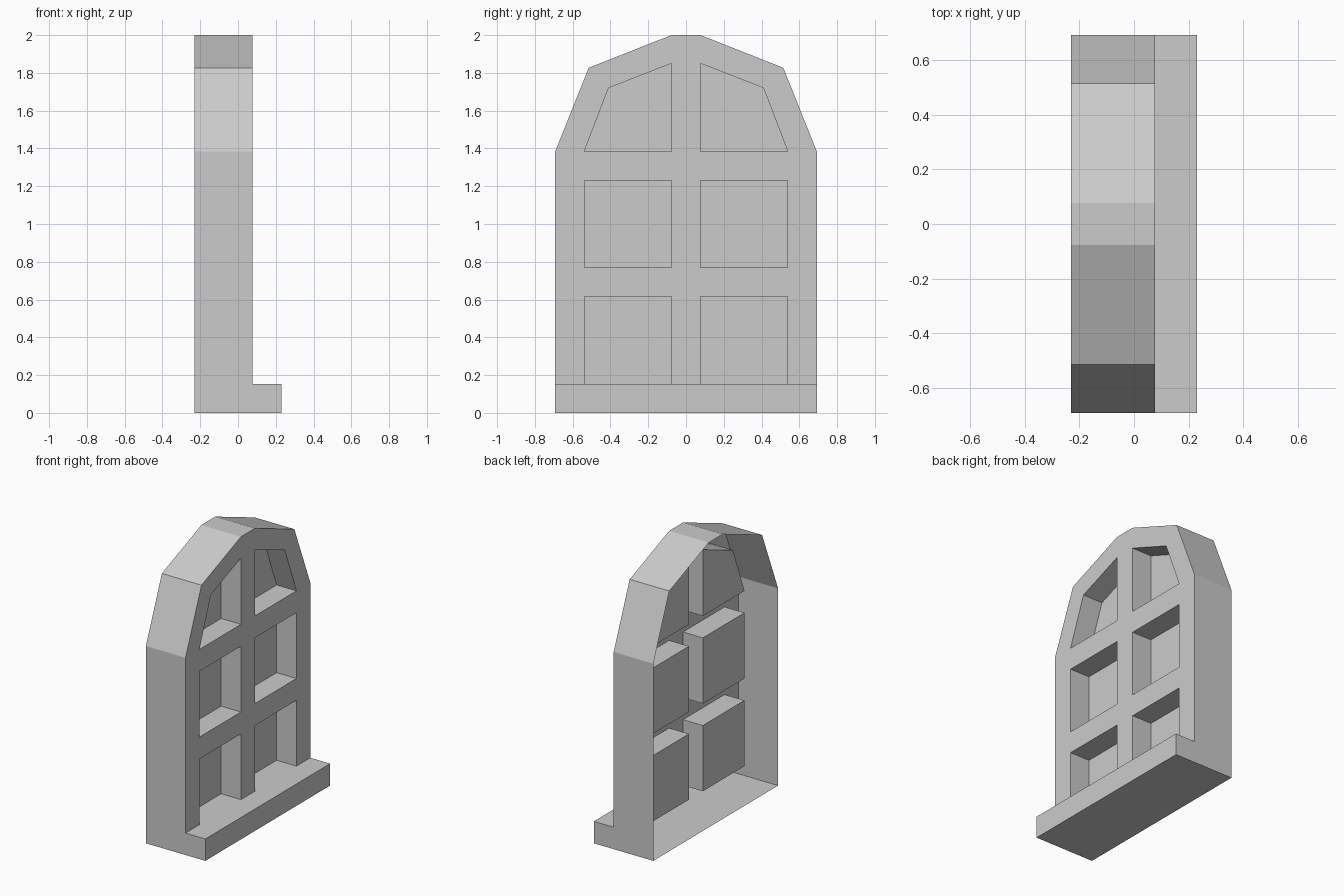
import bpy, bmesh
from mathutils import Vector

if "Cube" in bpy.data.objects:
    bpy.data.objects.remove(bpy.data.objects["Cube"])

U = 2 / 13                      # module: one frame bar width
BACK, FRONT, SILL = -1.5 * U, 0.5 * U, 1.5 * U
PANE = -0.5 * U
W, BAR, JAMB = 4.5 * U, 0.5 * U, 3.5 * U
SPRING = 9 * U                  # height where the arch starts

OUTER = [(W, 0), (W, SPRING), (0.515, 1.827), (BAR, 2.0), (0, 2.0)]
ARCH_PANE = [(BAR, SPRING), (JAMB, SPRING), (0.41, 1.72), (BAR, 1.85)]


def rect(y0, y1, z0, z1):
    return [(y0, z0), (y1, z0), (y1, z1), (y0, z1)]


def at(x, pts):
    return [(x, y, z) for y, z in pts]


def make(name, faces):
    """Half of a part from (points, facing direction) pairs, mirrored across y."""
    bm = bmesh.new()
    for pts, facing in faces:
        f = bm.faces.new([bm.verts.new(p) for p in pts])
        f.normal_update()
        if f.normal.dot(Vector(facing)) < 0:
            f.normal_flip()
    bmesh.ops.remove_doubles(bm, verts=bm.verts, dist=1e-5)
    me = bpy.data.meshes.new(name)
    bm.to_mesh(me)
    bm.free()
    ob = bpy.data.objects.new(name, me)
    bpy.context.collection.objects.link(ob)
    mod = ob.modifiers.new("mirror", 'MIRROR')
    mod.use_axis = (False, True, False)


# outer casing, open at the back
casing = []
for (y0, z0), (y1, z1) in zip(OUTER, OUTER[1:]):
    casing.append(([(BACK, y0, z0), (FRONT, y0, z0), (FRONT, y1, z1), (BACK, y1, z1)],
                   (0, z1 - z0, y0 - y1)))
casing.append(([(BACK, 0, 0), (SILL, 0, 0), (SILL, W, 0), (BACK, W, 0)], (0, 0, -1)))
make("casing", casing)

# sill: top, front and end
make("sill", [
    ([(FRONT, 0, U), (SILL, 0, U), (SILL, W, U), (FRONT, W, U)], (0, 0, 1)),
    (at(SILL, rect(0, W, 0, U)), (1, 0, 0)),
    ([(FRONT, W, 0), (SILL, W, 0), (SILL, W, U), (FRONT, W, U)], (0, 1, 0)),
])

# front frame: centre bar, side, two cross rails and the arch band
bars = [
    rect(0, BAR, U, 2.0),
    rect(JAMB, W, U, SPRING),
    rect(BAR, JAMB, 4 * U, 5 * U),
    rect(BAR, JAMB, 8 * U, SPRING),
    [ARCH_PANE[1], OUTER[1], OUTER[2], ARCH_PANE[2]],
    [ARCH_PANE[2], OUTER[2], OUTER[3], ARCH_PANE[3]],
]
make("front_frame", [(at(FRONT, b), (1, 0, 0)) for b in bars])

# recessed panes: back plate plus four reveals facing the opening
panes = [rect(BAR, JAMB, U, 4 * U), rect(BAR, JAMB, 5 * U, 8 * U), ARCH_PANE]
recess = []
for p in panes:
    recess.append((at(PANE, p), (1, 0, 0)))
    for (y0, z0), (y1, z1) in zip(p, p[1:] + p[:1]):
        recess.append(([(PANE, y0, z0), (FRONT, y0, z0), (FRONT, y1, z1), (PANE, y1, z1)],
                       (0, z0 - z1, y1 - y0)))
make("recessed_panes", recess)
